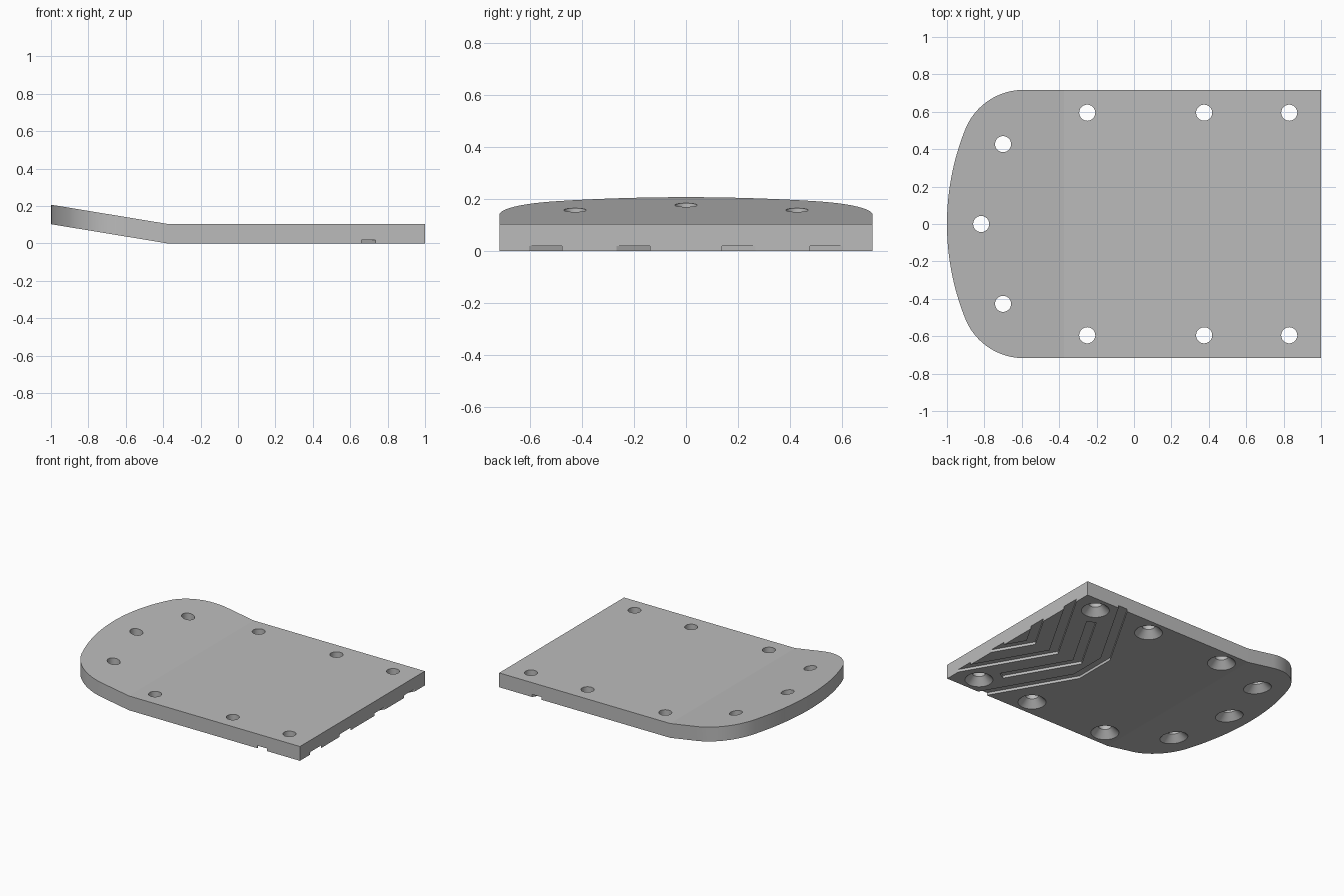
import bpy, bmesh, math

cube = bpy.data.objects.get("Cube")
if cube:
    bpy.data.objects.remove(cube, do_unlink=True)

HALF_W, THICK = 0.717, 0.104      # half width and thickness of the plate
BEND_X, SLOPE = -0.375, 0.165     # where the nose starts to rise, and how steeply

grey = bpy.data.materials.new("grey")
grey.use_nodes = True
colour = (0.5, 0.5, 0.5, 1)
grey.diffuse_color = colour
grey.node_tree.nodes["Principled BSDF"].inputs["Base Color"].default_value = colour


def prism(bm, outline, z0, z1):
    """Closed solid from a flat outline."""
    face = bm.faces.new([bm.verts.new((x, y, z0)) for x, y in outline])
    top = bmesh.ops.extrude_face_region(bm, geom=[face])["geom"]
    verts = [v for v in top if isinstance(v, bmesh.types.BMVert)]
    bmesh.ops.translate(bm, verts=verts, vec=(0, 0, z1 - z0))


def make_object(name, bm):
    bmesh.ops.recalc_face_normals(bm, faces=bm.faces[:])
    mesh = bpy.data.meshes.new(name)
    bm.to_mesh(mesh)
    bm.free()
    mesh.materials.append(grey)
    obj = bpy.data.objects.new(name, mesh)
    bpy.context.collection.objects.link(obj)
    return obj


def arc(cx, cy, r, a0, a1, n):
    return [(cx + r * math.cos(a0 + (a1 - a0) * i / n),
             cy + r * math.sin(a0 + (a1 - a0) * i / n)) for i in range(n + 1)]


# Plate outline: square tail, tangent corner arcs and a broad nose arc
nose_r, corner_x = 1.36, -0.59
d = nose_r - 1 - corner_x
corner_r = (nose_r ** 2 - d ** 2 - HALF_W ** 2) / (2 * (nose_r - HALF_W))
corner_y = HALF_W - corner_r
join = math.pi - math.atan2(corner_y, d)
half = arc(corner_x, corner_y, corner_r, math.pi / 2, join, 24)
half += arc(nose_r - 1, 0, nose_r, join, math.pi, 16)[1:]
outline = [(1, HALF_W)] + half + [(x, -y) for x, y in half[-2::-1]] + [(1, -HALF_W)]

bm = bmesh.new()
prism(bm, outline, 0, THICK)
bmesh.ops.bisect_plane(bm, geom=bm.verts[:] + bm.edges[:] + bm.faces[:],
                       plane_co=(BEND_X, 0, 0), plane_no=(1, 0, 0))
plate = make_object("bent_plate", bm)

# Cutter for countersunk holes and underside grooves
bm = bmesh.new()


def hole(x, y, n=48):
    rings = []
    for r, z in ((0.122, -0.03), (0.043, 0.049), (0.043, 0.2)):
        rings.append([bm.verts.new((x + r * math.cos(2 * math.pi * i / n),
                                    y + r * math.sin(2 * math.pi * i / n), z))
                      for i in range(n)])
    for low, high in zip(rings, rings[1:]):
        for i in range(n):
            j = (i + 1) % n
            bm.faces.new((low[i], low[j], high[j], high[i]))
    bm.faces.new(rings[0])
    bm.faces.new(rings[-1])


def chevron(tip, reach, knee=0.0):
    """V-shaped groove opening toward +x; a knee flattens its tip."""
    t = math.tan(math.radians(30))
    width = 0.064

    def edge(side):
        base = tip + side * width / 2 / math.cos(math.radians(30))
        end = reach - side * width / 4
        if knee:
            flat_x = tip + t * knee + side * width / 2
            ys = [-end, -(flat_x - base) / t, (flat_x - base) / t, end]
        else:
            ys = [-end, 0, end]
        return [(base + t * abs(y), y) for y in ys]

    prism(bm, edge(-1) + edge(1)[::-1], -0.03, 0.019)


for x, y in ((-0.25, 0.595), (0.375, 0.595), (0.83, 0.595), (-0.7, 0.427)):
    hole(x, y)
    hole(x, -y)
hole(-0.817, 0)

chevron(0.283, 0.80, knee=0.147)
chevron(0.485, 0.46)
chevron(0.688, 0.75)
chevron(0.883, 0.50)
cutter = make_object("hole_and_groove_cutter", bm)
cutter.hide_render = True

cut = plate.modifiers.new("cut", 'BOOLEAN')
cut.operation = 'DIFFERENCE'
cut.solver = 'EXACT'
cut.object = cutter
bpy.ops.object.select_all(action='DESELECT')
plate.select_set(True)
bpy.context.view_layer.objects.active = plate
bpy.ops.object.modifier_apply(modifier=cut.name)
bpy.data.objects.remove(cutter, do_unlink=True)

# Raise the nose in front of the bend line
for v in plate.data.vertices:
    if v.co.x < BEND_X:
        v.co.z += (BEND_X - v.co.x) * SLOPE

bpy.ops.object.shade_smooth_by_angle(angle=math.radians(8))
